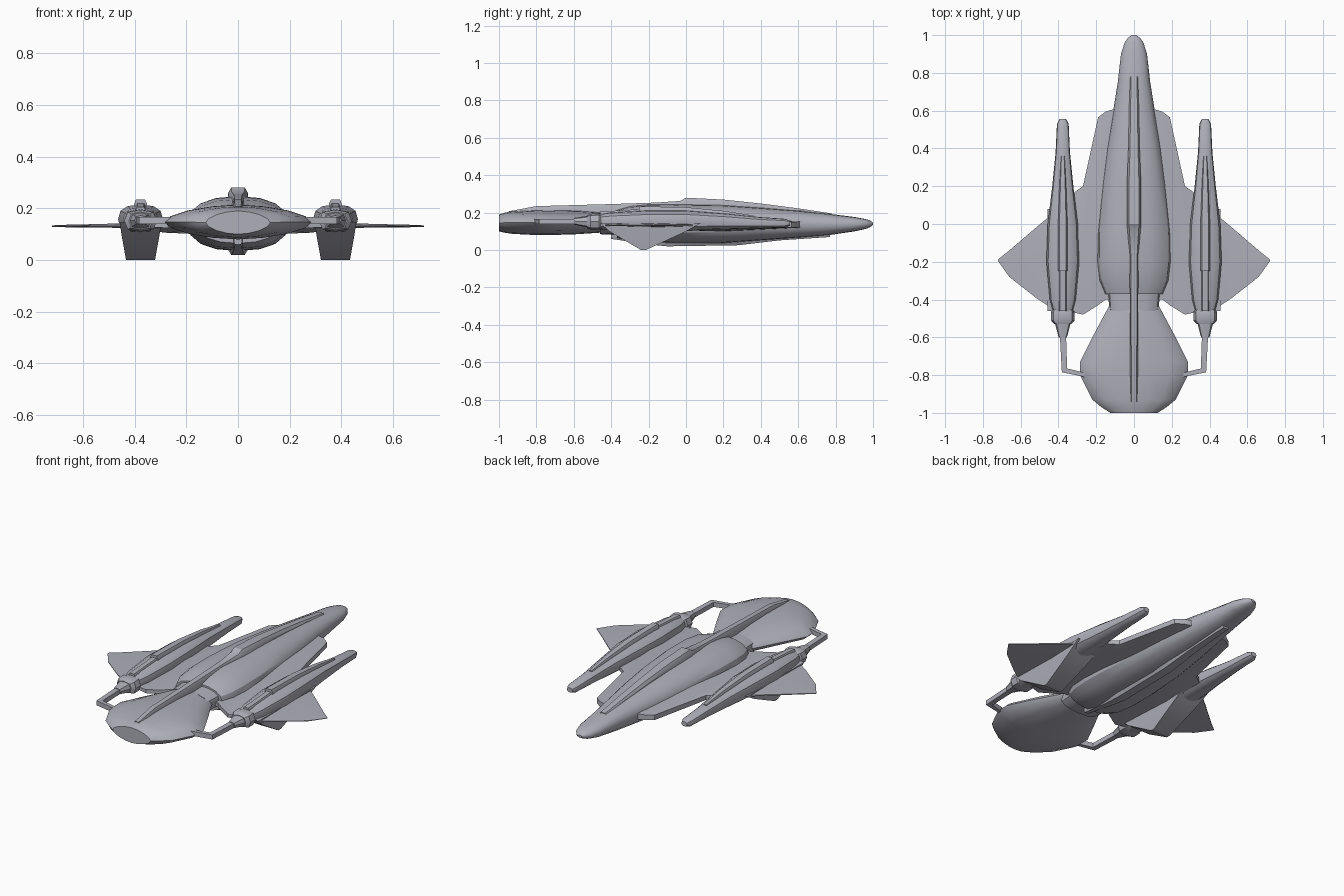
import bpy
import bmesh
from math import sin, cos, pi, radians

default_cube = bpy.data.objects.get("Cube")
if default_cube:
    bpy.data.objects.remove(default_cube, do_unlink=True)

# One painted metal for the whole craft
metal = bpy.data.materials.new("pale grey metal")
metal.use_nodes = True
colour = (0.43, 0.43, 0.49, 1.0)
metal.diffuse_color = colour
metal.node_tree.nodes["Principled BSDF"].inputs["Base Color"].default_value = colour

POD_X = 0.377


def loft(name, rings, mirrored=False, angle=32):
    """Skin a list of equal-length point rings and cap both ends."""
    bm = bmesh.new()
    rows = [[bm.verts.new(point) for point in ring] for ring in rings]
    count = len(rows[0])
    for row, following in zip(rows, rows[1:]):
        for i in range(count):
            j = (i + 1) % count
            bm.faces.new((row[i], row[j], following[j], following[i]))
    bm.faces.new(rows[0])
    bm.faces.new(rows[-1])
    bmesh.ops.recalc_face_normals(bm, faces=bm.faces[:])
    mesh = bpy.data.meshes.new(name)
    bm.to_mesh(mesh)
    bm.free()
    mesh.materials.append(metal)
    obj = bpy.data.objects.new(name, mesh)
    bpy.context.collection.objects.link(obj)
    bpy.ops.object.select_all(action='DESELECT')
    obj.select_set(True)
    bpy.context.view_layer.objects.active = obj
    bpy.ops.object.shade_smooth_by_angle(angle=radians(angle))
    if mirrored:
        obj.modifiers.new("Mirror", 'MIRROR').use_mirror_merge = False
    return obj


def signed_power(value, power):
    return abs(value) ** power * (1 if value >= 0 else -1)


def rounded_ring(y, half_width, low, high, centre_x=0, sides=16, fullness=2.0):
    """Superellipse section across the length of the craft."""
    ring = []
    for i in range(sides):
        a = 2 * pi * i / sides
        ring.append((centre_x + half_width * signed_power(cos(a), 2 / fullness), y,
                     (low + high) / 2 + (high - low) / 2 * signed_power(sin(a), 2 / fullness)))
    return ring


def rail_ring(y, half_width, low, high, centre_x=0, flip=False):
    """Box section with bevelled upper (or lower) corners."""
    bevel = (high - low) * 0.25
    profile = [(-1, low), (-1, high - bevel), (-0.7, high),
               (0.7, high), (1, high - bevel), (1, low)]
    if flip:
        profile = [(u, low + high - z) for u, z in profile]
    return [(centre_x + u * half_width, y, z) for u, z in profile]


# Main hull: y, half width, bottom, top
hull = [(-0.37, 0.155, 0.065, 0.215), (-0.3, 0.185, 0.045, 0.235),
        (-0.2, 0.197, 0.038, 0.245), (-0.05, 0.195, 0.035, 0.247),
        (0.2, 0.172, 0.035, 0.243), (0.4, 0.145, 0.05, 0.228),
        (0.6, 0.11, 0.065, 0.212), (0.75, 0.086, 0.078, 0.196),
        (0.9, 0.069, 0.1, 0.177), (0.96, 0.05, 0.113, 0.166),
        (0.985, 0.032, 0.123, 0.158), (1.0, 0.012, 0.134, 0.147)]
loft("hull", [rounded_ring(*s, fullness=2.3) for s in hull])

# Narrow neck between hull and head
neck = [(-0.33, 0.14, 0.08, 0.205), (-0.46, 0.13, 0.085, 0.2)]
loft("neck", [rounded_ring(*s, fullness=2.6) for s in neck])

# Broad flattened head with a blunt front
head = [(-1.0, 0.125, 0.1, 0.19), (-0.97, 0.172, 0.093, 0.2),
        (-0.93, 0.22, 0.087, 0.207), (-0.8, 0.285, 0.08, 0.213),
        (-0.73, 0.286, 0.08, 0.214), (-0.58, 0.21, 0.085, 0.211),
        (-0.43, 0.13, 0.095, 0.2)]
loft("head", [rounded_ring(*s, fullness=1.75) for s in head])

# Ridge along the back, widest at its raised middle
spine = [(-0.95, 0.017, 0.17, 0.207), (-0.8, 0.02, 0.18, 0.235),
         (-0.4, 0.022, 0.18, 0.246), (-0.16, 0.024, 0.2, 0.254),
         (-0.03, 0.035, 0.2, 0.263), (0.0, 0.038, 0.2, 0.28),
         (0.2, 0.038, 0.2, 0.27), (0.4, 0.03, 0.19, 0.249),
         (0.6, 0.026, 0.18, 0.223), (0.78, 0.022, 0.16, 0.196)]
loft("dorsal_spine", [rail_ring(*s) for s in spine])

# Matching ridge under the belly
keel = [(-0.4, 0.016, 0.06, 0.1), (-0.2, 0.028, 0.03, 0.09),
        (-0.1, 0.037, 0.02, 0.09), (0.28, 0.037, 0.026, 0.09),
        (0.5, 0.03, 0.052, 0.11), (0.77, 0.022, 0.07, 0.12)]
loft("belly_keel", [rail_ring(*s, flip=True) for s in keel])


# Wings: x, rear edge, front edge, half thickness
def wing_ring(x, rear, front, thick):
    z = 0.137 - 0.008 * x
    return [(x, rear, z - thick * 0.45), (x, rear, z + thick * 0.45),
            (x, rear * 0.6 + front * 0.4, z + thick), (x, front, z + thick * 0.35),
            (x, front, z - thick * 0.35), (x, rear * 0.6 + front * 0.4, z - thick)]


wing = [(0.1, 0.61, -0.4, 0.036), (0.15, 0.595, -0.4, 0.035),
        (0.19, 0.565, -0.43, 0.033), (0.27, 0.2, -0.48, 0.03),
        (0.32, 0.165, -0.468, 0.024), (0.46, 0.03, -0.43, 0.009),
        (0.52, -0.02, -0.39, 0.007), (0.66, -0.14, -0.28, 0.005),
        (0.72, -0.188, -0.196, 0.003)]
loft("wing", [wing_ring(*s) for s in wing], mirrored=True)

# Slender side pods
pod = [(-0.47, 0.05, 0.11, 0.193), (-0.4, 0.069, 0.105, 0.203),
       (-0.2, 0.087, 0.1, 0.215), (0.0, 0.08, 0.102, 0.214),
       (0.2, 0.056, 0.11, 0.198), (0.38, 0.038, 0.116, 0.178),
       (0.53, 0.031, 0.12, 0.167), (0.555, 0.018, 0.13, 0.157)]
loft("pod", [rounded_ring(*s, centre_x=POD_X, sides=12, fullness=2.5) for s in pod],
     mirrored=True)

# Raised rail on each pod, with a low ramp ahead of it
rail = [(-0.25, 0.025, 0.17, 0.234), (0.0, 0.025, 0.17, 0.229),
        (0.2, 0.018, 0.16, 0.21), (0.36, 0.01, 0.15, 0.185)]
loft("pod_rail", [rail_ring(*s, centre_x=POD_X) for s in rail], mirrored=True)
ramp = [(-0.46, 0.02, 0.16, 0.205), (-0.25, 0.02, 0.17, 0.219)]
loft("pod_ramp", [rail_ring(*s, centre_x=POD_X) for s in ramp], mirrored=True)


# Wedge fin beneath each pod, tapering to a flat lower edge
def fin_ring(z, half_width, rear, front):
    return [(POD_X + u * half_width, y, z)
            for u, y in ((-1, rear), (1, rear), (1, front), (-1, front))]


fin = [(0.145, 0.08, -0.46, 0.08), (0.1, 0.074, -0.41, 0.0), (0.0, 0.056, -0.24, -0.215)]
loft("pod_fin", [fin_ring(*s) for s in fin], mirrored=True)

# Collar and tapered nozzle at the front of each pod
collar = [(-0.53, 0.045, 0.118, 0.186), (-0.51, 0.063, 0.11, 0.194),
          (-0.465, 0.063, 0.11, 0.196), (-0.45, 0.05, 0.115, 0.19)]
loft("pod_collar", [rounded_ring(*s, centre_x=POD_X, sides=8, fullness=3) for s in collar],
     mirrored=True)
nozzle = [(-0.6, 0.022, 0.137, 0.172), (-0.52, 0.043, 0.12, 0.184)]
loft("pod_nozzle", [rounded_ring(*s, centre_x=POD_X, sides=8, fullness=3) for s in nozzle],
     mirrored=True)


# Bent arm joining each pod to the head
def arm_ring(inner, outer):
    return [(*inner, 0.14), (*outer, 0.14), (*outer, 0.167), (*inner, 0.167)]


arm = [((0.36, -0.58), (0.393, -0.58)), ((0.354, -0.765), (0.382, -0.785)),
       ((0.25, -0.79), (0.25, -0.812))]
loft("pod_arm", [arm_ring(*s) for s in arm], mirrored=True)
